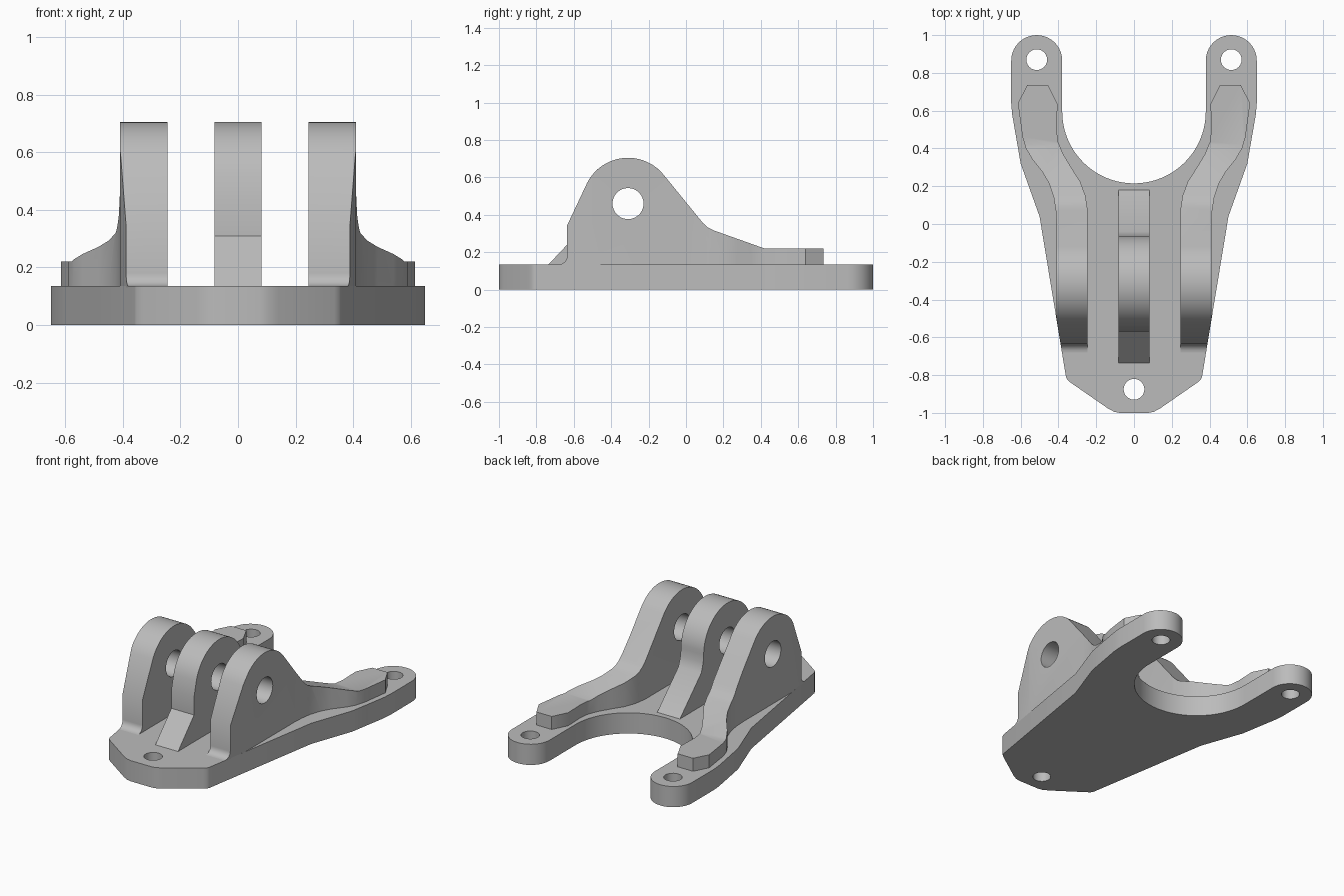
import bpy
import bmesh
from math import cos, sin, radians
from mathutils import Vector

if "Cube" in bpy.data.objects:
    bpy.data.objects.remove(bpy.data.objects["Cube"])

PLATE_TOP = 0.135
PIN = (-0.31, 0.46)          # pin hole centre in the side profile (y, z)
LUG_RADIUS = 0.245

grey = bpy.data.materials.new("plain grey")
grey.use_nodes = True
grey.diffuse_color = (0.5, 0.5, 0.5, 1)
grey.node_tree.nodes["Principled BSDF"].inputs["Base Color"].default_value = grey.diffuse_color


def arc(cx, cy, r, start, end, steps=16):
    angles = [radians(start + (end - start) * i / steps) for i in range(steps + 1)]
    return [(cx + r * cos(a), cy + r * sin(a)) for a in angles]


def prism(name, outline, low, high, axis="z"):
    """Extrude an outline: (x, y) along z, or (y, z) along x."""
    place = (lambda p: Vector((p[0], p[1], low))) if axis == "z" else (lambda p: Vector((low, p[0], p[1])))
    shift = Vector((0, 0, high - low)) if axis == "z" else Vector((high - low, 0, 0))
    bm = bmesh.new()
    face = bm.faces.new([bm.verts.new(place(p)) for p in outline])
    grown = bmesh.ops.extrude_face_region(bm, geom=[face])["geom"]
    bmesh.ops.translate(bm, vec=shift, verts=[g for g in grown if isinstance(g, bmesh.types.BMVert)])
    bmesh.ops.recalc_face_normals(bm, faces=bm.faces)
    mesh = bpy.data.meshes.new(name)
    bm.to_mesh(mesh)
    bm.free()
    mesh.materials.append(grey)
    obj = bpy.data.objects.new(name, mesh)
    bpy.context.collection.objects.link(obj)
    return obj


def combine(obj, tool, operation):
    """Apply a boolean and discard the tool object."""
    mod = obj.modifiers.new("cut", "BOOLEAN")
    mod.operation, mod.object, mod.solver = operation, tool, "EXACT"
    with bpy.context.temp_override(object=obj, active_object=obj, selected_objects=[obj]):
        bpy.ops.object.modifier_apply(modifier=mod.name)
    bpy.data.objects.remove(tool)


def drill(obj, cx, cy, r, axis="z"):
    combine(obj, prism("drill", arc(cx, cy, r, 0, 345, 23) if r < 0.06 else arc(cx, cy, r, 0, 350, 35),
                       -1, 1, axis), "DIFFERENCE")


# Forked base plate: right-hand edge from the front tip to the prong, then mirrored
edge = [(0.075, -1), (0.105, -0.994), (0.14, -0.975), (0.335, -0.84), (0.352, -0.826), (0.36, -0.81),
        (0.5, 0.04), (0.6, 0.32), (0.645, 0.58), (0.65, 0.64)]
edge += arc(0.515, 0.865, 0.135, 0, 180, 20)
cradle = arc(0, 0.595, 0.38, 0, -180, 40)
plate = prism("base_plate", edge + cradle + [(-x, y) for x, y in reversed(edge)], 0, PLATE_TOP)
for x, y in ((-0.515, 0.87), (0.515, 0.87), (0, -0.875)):
    drill(plate, x, y, 0.055)

# Outer lugs: side profile intersected with the curved plan of the arm
bottom = PLATE_TOP - 0.005
side = [(-0.68, bottom)] + arc(-0.68, 0.18, 0.045, -90, 0, 6)
side += [(-0.635, 0.345)] + arc(*PIN, LUG_RADIUS, 153, 39, 24)
side += [(0.09, 0.357), (0.115, 0.334), (0.15, 0.316), (0.42, 0.22), (0.8, 0.22), (0.8, bottom)]
plan = [(0.245, -0.72), (0.375, -0.72), (0.41, -0.505), (0.41, 0.0), (0.414, 0.07), (0.425, 0.14),
        (0.45, 0.215), (0.485, 0.275), (0.54, 0.345), (0.572, 0.4), (0.59, 0.46), (0.615, 0.64),
        (0.565, 0.735), (0.455, 0.735), (0.405, 0.635), (0.41, 0.5), (0.402, 0.435), (0.375, 0.37),
        (0.33, 0.295), (0.285, 0.225), (0.257, 0.15), (0.245, 0.07)]
for name, sign in (("left_lug_arm", 1), ("right_lug_arm", -1)):
    lug = prism(name, [(sign * x, y) for x, y in plan], 0, 1)
    combine(lug, prism("side_profile", side, -1, 1, "x"), "INTERSECT")
    drill(lug, *PIN, 0.083, "x")

# Middle lug with a ramp in front and behind
middle = [(-0.735, bottom), (-0.735, PLATE_TOP), (-0.57, 0.31), (-0.57, 0.43)]
middle += arc(*PIN, LUG_RADIUS, 165, 0, 30)
middle += [(-0.06, 0.41), (-0.04, 0.35), (0.18, PLATE_TOP), (0.18, bottom)]
centre = prism("middle_lug", middle, -0.082, 0.082, "x")
drill(centre, *PIN, 0.083, "x")

# Smooth the curved walls and keep the edges sharp
for obj in bpy.context.collection.objects:
    if obj.type == "MESH" and grey.name in obj.data.materials:
        bpy.ops.object.select_all(action="DESELECT")
        obj.select_set(True)
        bpy.context.view_layer.objects.active = obj
        bpy.ops.object.shade_smooth_by_angle(angle=radians(30))
